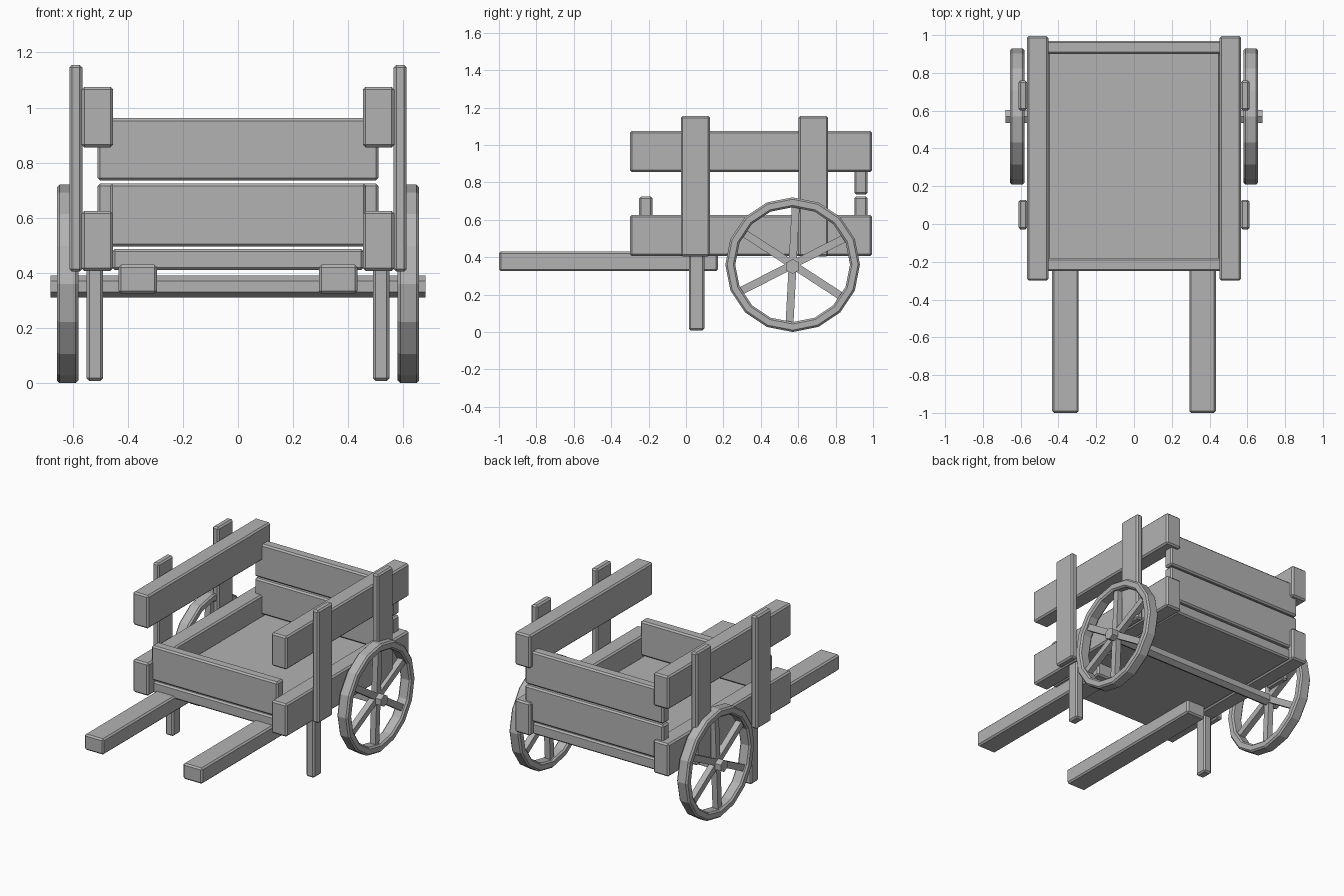
import bpy, bmesh, math
from mathutils import Matrix, Vector

old = bpy.data.objects.get("Cube")
if old:
    bpy.data.objects.remove(old, do_unlink=True)

GREY = (0.45, 0.45, 0.45, 1)
wood = bpy.data.materials.new("plain_grey")
wood.use_nodes = True
wood.diffuse_color = GREY
wood.node_tree.nodes["Principled BSDF"].inputs["Base Color"].default_value = GREY

BEVEL = 0.01
AXLE = Vector((0, 0.57, 0.36))
SIDES = (("left", 1), ("right", -1))


def finish(name, bm, bevel=BEVEL):
    """Turn a bmesh into a named object with chamfered sharp edges."""
    bmesh.ops.recalc_face_normals(bm, faces=bm.faces)
    mesh = bpy.data.meshes.new(name)
    bm.to_mesh(mesh)
    bm.free()
    mesh.materials.append(wood)
    obj = bpy.data.objects.new(name, mesh)
    bpy.context.collection.objects.link(obj)
    if bevel:
        mod = obj.modifiers.new("chamfer", 'BEVEL')
        mod.width = bevel
        mod.segments = 1
        mod.limit_method = 'ANGLE'
        mod.angle_limit = math.radians(40)
    return obj


def add_box(bm, x, y, z, turn=Matrix()):
    lo, hi = Vector((x[0], y[0], z[0])), Vector((x[1], y[1], z[1]))
    place = Matrix.Translation((lo + hi) / 2) @ Matrix.Diagonal((*(hi - lo), 1))
    bmesh.ops.create_cube(bm, size=1, matrix=turn @ place)


def beam(name, x, y, z):
    bm = bmesh.new()
    add_box(bm, x, y, z)
    return finish(name, bm)


def beam_pair(name, x, y, z):
    for side, s in SIDES:
        beam(f"{side}_{name}", sorted((s * x[0], s * x[1])), y, z)


# Bed and end boards
beam("floor", (-0.457, 0.457), (-0.245, 0.965), (0.41, 0.487))
beam("front_board", (-0.465, 0.465), (-0.25, -0.18), (0.495, 0.725))
beam("rear_lower_board", (-0.51, 0.51), (0.9, 0.97), (0.495, 0.725))
beam("rear_upper_board", (-0.51, 0.51), (0.9, 0.97), (0.735, 0.962))

# Side rails, uprights, legs and handles
beam_pair("lower_rail", (0.453, 0.567), (-0.3, 0.995), (0.407, 0.625))
beam_pair("upper_rail", (0.453, 0.567), (-0.3, 0.995), (0.855, 1.075))
beam_pair("front_upright", (0.565, 0.612), (-0.028, 0.128), (0.405, 1.155))
beam_pair("rear_upright", (0.565, 0.612), (0.602, 0.76), (0.405, 1.155))
beam_pair("leg", (0.489, 0.549), (0.015, 0.098), (0.008, 0.45))
beam_pair("handle", (0.293, 0.434), (-1, 0.17), (0.325, 0.43))

# Six-sided axle with corners at top and bottom
bm = bmesh.new()
bmesh.ops.create_cone(bm, cap_ends=True, segments=6, radius1=0.04, radius2=0.04,
                      depth=1.36, matrix=Matrix.Translation((0, 0.57, 0.35))
                      @ Matrix.Rotation(math.pi / 2, 4, 'Y')
                      @ Matrix.Rotation(0, 4, 'Z'))
top = max(v.co.z for v in bm.verts)
if top < 0.389:
    bmesh.ops.rotate(bm, verts=bm.verts, cent=(0, 0.57, 0.35),
                     matrix=Matrix.Rotation(math.pi / 6, 3, 'X'))
finish("axle", bm, 0)

for side, s in SIDES:
    # Sixteen-sided rim, spun from a rectangular section
    bm = bmesh.new()
    section = [(0.579, 0.307), (0.657, 0.307), (0.657, 0.36), (0.579, 0.36)]
    verts = [bm.verts.new(AXLE + Vector((s * x, 0, r))) for x, r in section]
    edges = [bm.edges.new((verts[i], verts[i - 1])) for i in range(4)]
    bmesh.ops.spin(bm, geom=verts + edges, cent=AXLE, axis=(1, 0, 0),
                   angle=math.tau, steps=16, use_merge=False)
    bmesh.ops.remove_doubles(bm, verts=bm.verts, dist=0.0005)
    finish(f"{side}_wheel_rim", bm)

    # Six spokes, turned slightly off vertical
    bm = bmesh.new()
    for i in range(6):
        turn = (Matrix.Translation(AXLE)
                @ Matrix.Rotation(math.radians(60 * i - 3), 4, 'X'))
        add_box(bm, sorted((s * 0.598, s * 0.638)), (-0.021, 0.021), (0.01, 0.325), turn)
    finish(f"{side}_wheel_spokes", bm, 0)
